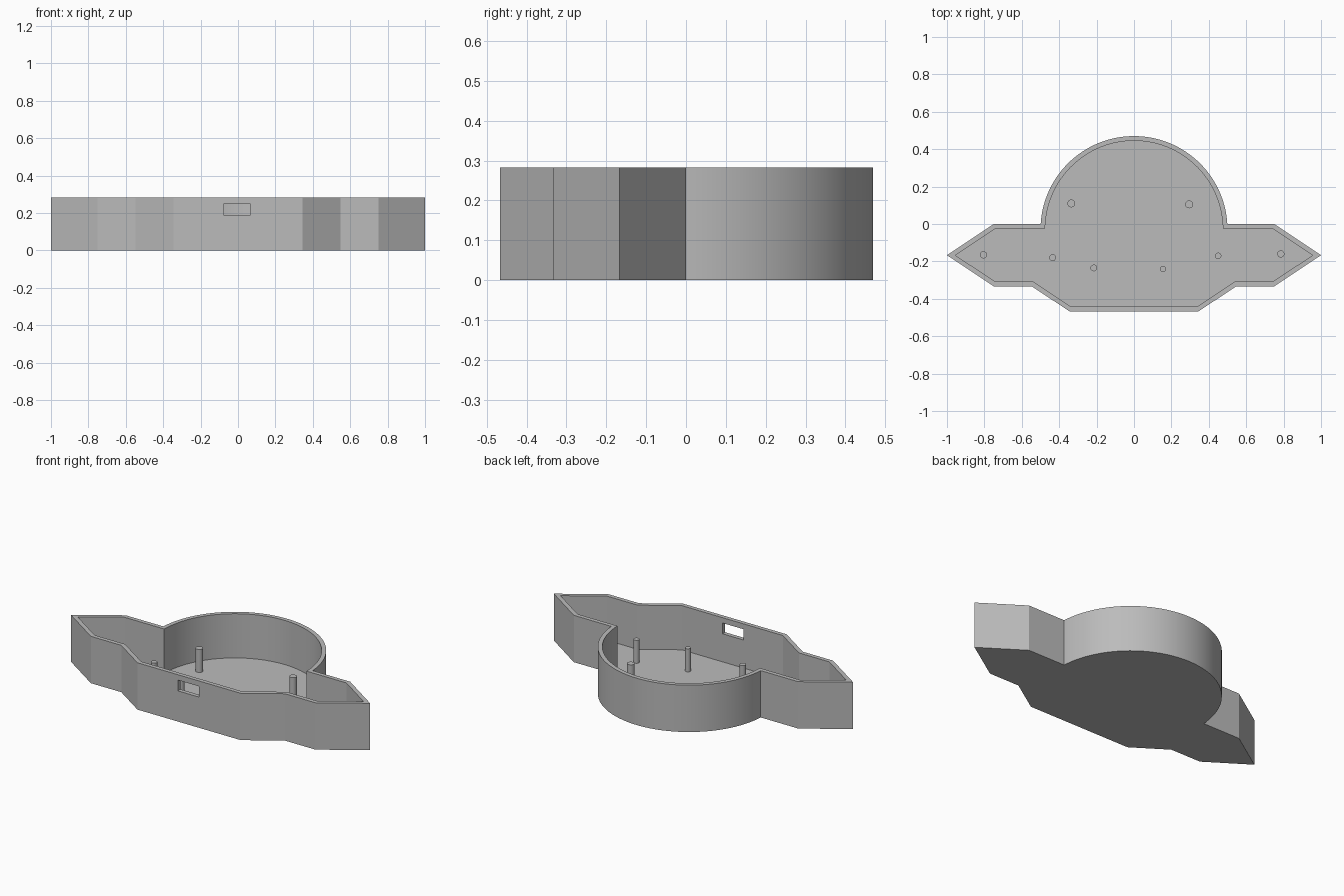
import bpy, bmesh, math
from mathutils import Vector

if "Cube" in bpy.data.objects:
    bpy.data.objects.remove(bpy.data.objects["Cube"])

HEIGHT, FLOOR, WALL = 0.283, 0.016, 0.025
PIN_TOP = 0.155

grey = bpy.data.materials.new("plain grey")
grey.use_nodes = True
colour = (0.5, 0.5, 0.5, 1)
grey.diffuse_color = colour
grey.node_tree.nodes["Principled BSDF"].inputs["Base Color"].default_value = colour


def add_object(name, bm):
    bmesh.ops.recalc_face_normals(bm, faces=bm.faces)
    mesh = bpy.data.meshes.new(name)
    bm.to_mesh(mesh)
    bm.free()
    mesh.materials.append(grey)
    obj = bpy.data.objects.new(name, mesh)
    bpy.context.collection.objects.link(obj)
    return obj


def smooth(obj):
    bpy.ops.object.select_all(action='DESELECT')
    obj.select_set(True)
    bpy.context.view_layer.objects.active = obj
    bpy.ops.object.shade_smooth_by_angle(angle=math.radians(25))


def outline():
    """Counter-clockwise plan: stepped front, pointed ends, round back."""
    right = [Vector(p) for p in ((0.345, -0.467), (0.547, -0.333), (0.75, -0.333),
                                 (1, -0.167), (0.75, 0))]
    radius, cy, steps = 0.5, -0.03, 72
    start = math.asin(-cy / radius)
    arc = []
    for i in range(steps + 1):
        a = start + (math.pi - 2 * start) * i / steps
        arc.append(Vector((radius * math.cos(a), cy + radius * math.sin(a))))
    left = [Vector((-p.x, p.y)) for p in reversed(right)]
    return right + arc + left


def inset(points, d):
    """Mitred inward offset of a counter-clockwise loop."""
    result = []
    for i, p in enumerate(points):
        e1 = (p - points[i - 1]).normalized()
        e2 = (points[(i + 1) % len(points)] - p).normalized()
        n1, n2 = Vector((-e1.y, e1.x)), Vector((-e2.y, e2.x))
        result.append(p + (n1 + n2) * d / (1 + n1.dot(n2)))
    return result


# Open tray: outer wall, rim, inner wall, floor and underside
bm = bmesh.new()
outer = outline()
inner = inset(outer, WALL)
rings = [[bm.verts.new((p.x, p.y, z)) for p in loop]
         for loop, z in ((outer, 0), (outer, HEIGHT), (inner, HEIGHT), (inner, FLOOR))]
for lower, upper in zip(rings, rings[1:]):
    for i in range(len(outer)):
        j = (i + 1) % len(outer)
        bm.faces.new((lower[i], lower[j], upper[j], upper[i]))
bm.faces.new(rings[0])
bm.faces.new(rings[-1])
tray = add_object("tray", bm)

# Rectangular port through the front wall
bm = bmesh.new()
bmesh.ops.create_cube(bm, size=1)
for v in bm.verts:
    v.co = Vector((v.co.x * 0.14 - 0.005, v.co.y * 0.1 - 0.455, v.co.z * 0.065 + 0.218))
cutter = add_object("port_cutter", bm)
cutter.hide_render = True
cut = tray.modifiers.new("port", 'BOOLEAN')
cut.operation = 'DIFFERENCE'
cut.solver = 'EXACT'
cut.object = cutter
bpy.context.view_layer.objects.active = tray
bpy.ops.object.modifier_apply(modifier=cut.name)
bpy.data.objects.remove(cutter)
smooth(tray)

# Mounting pins standing on the floor
pins = ((-0.335, 0.11, 0.021), (0.295, 0.105, 0.021), (-0.805, -0.165, 0.019),
        (-0.435, -0.18, 0.018), (-0.215, -0.235, 0.018), (0.155, -0.24, 0.016),
        (0.45, -0.17, 0.017), (0.785, -0.16, 0.019))
for n, (x, y, r) in enumerate(pins, 1):
    bm = bmesh.new()
    bottom = FLOOR - 0.005
    bmesh.ops.create_cone(bm, cap_ends=True, segments=24, radius1=r, radius2=r,
                          depth=PIN_TOP - bottom)
    bmesh.ops.translate(bm, verts=bm.verts, vec=(x, y, (PIN_TOP + bottom) / 2))
    smooth(add_object(f"pin_{n}", bm))
